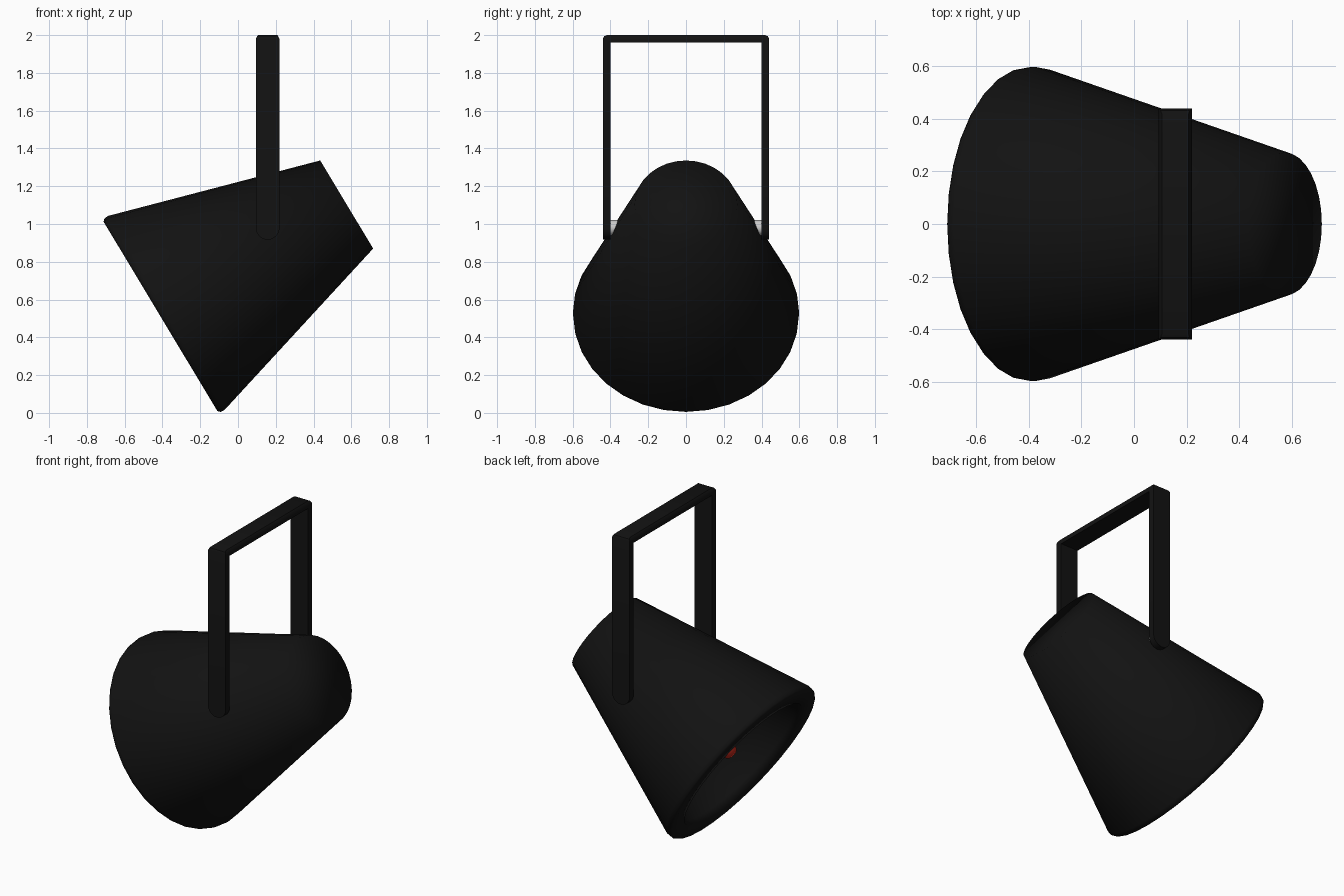
import bpy, bmesh
from math import sin, cos, pi, radians
from mathutils import Vector, Matrix

if "Cube" in bpy.data.objects:
    bpy.data.objects.remove(bpy.data.objects["Cube"])

TILT = radians(59)                       # lamp axis leans from z toward +x
RIM = Vector((-0.40, 0, 0.517))          # centre of the wide opening
YX, YR = 0.157, 0.063                    # yoke centre in x, half strap width


def material(name, color):
    m = bpy.data.materials.new(name)
    m.diffuse_color = (*color, 1)
    m.use_nodes = True
    m.node_tree.nodes["Principled BSDF"].inputs["Base Color"].default_value = m.diffuse_color
    return m


def select_only(ob):
    bpy.ops.object.select_all(action='DESELECT')
    ob.select_set(True)
    bpy.context.view_layer.objects.active = ob


def finish(bm, name, mat=None, angle=30):
    bmesh.ops.recalc_face_normals(bm, faces=bm.faces)
    me = bpy.data.meshes.new(name)
    bm.to_mesh(me)
    bm.free()
    ob = bpy.data.objects.new(name, me)
    bpy.context.collection.objects.link(ob)
    if mat:
        me.materials.append(mat)
    select_only(ob)
    if angle:
        bpy.ops.object.shade_smooth_by_angle(angle=radians(angle))
    return ob


def lathe(name, profile, mat, n=32, angle=30):
    """Spin (radius, distance along axis) points around the tilted lamp axis."""
    bm = bmesh.new()
    vs = [bm.verts.new((r, 0, t)) for r, t in profile]
    es = [bm.edges.new(p) for p in zip(vs, vs[1:])]
    bmesh.ops.spin(bm, geom=vs + es, cent=(0, 0, 0), axis=(0, 0, 1),
                   angle=2 * pi, steps=n, use_duplicate=False)
    bmesh.ops.remove_doubles(bm, verts=bm.verts, dist=1e-4)
    # merge flat end fans into single caps
    for v in [v for v in bm.verts if v.co.xy.length < 1e-4]:
        bmesh.ops.dissolve_verts(bm, verts=[v])
    bm.transform(Matrix.Translation(RIM) @ Matrix.Rotation(TILT, 4, 'Y'))
    return finish(bm, name, mat, angle)


def prism(name, pts, vec, mat=None):
    """Extrude a closed outline along vec."""
    bm = bmesh.new()
    f = bm.faces.new([bm.verts.new(p) for p in pts])
    ext = bmesh.ops.extrude_face_region(bm, geom=[f])
    bmesh.ops.translate(bm, vec=vec,
                        verts=[g for g in ext['geom'] if isinstance(g, bmesh.types.BMVert)])
    return finish(bm, name, mat, angle=0)


black = material("black", (0.006, 0.006, 0.006))
red = material("red", (0.5, 0.02, 0.01))

# Conical housing with softened rim, flat lip and deep reflector; shading runs over the cap
lathe("lamp_housing", [(0, 1.138), (0.272, 1.138), (0.599, 0.024), (0.597, 0.0),
                       (0.585, -0.012), (0.485, -0.012), (0.475, 0.03), (0.44, 0.15),
                       (0.38, 0.27), (0.28, 0.37), (0.15, 0.42), (0, 0.42)],
      black, angle=100)

# Bulb standing in the reflector
lathe("bulb", [(0.05, 0.42), (0.06, 0.17), (0.055, 0.11), (0.035, 0.08), (0, 0.07)], red, 16, 60)

# U-shaped yoke: side outline trimmed by a strap outline with round lower ends
half = [(0.44, 0.90), (0.44, 1.98), (0.433, 1.994), (0.42, 2.0)]
outline = half + [(-y, z) for y, z in reversed(half)]
outline += [(-0.40, 0.90), (-0.40, 1.96), (0.40, 1.96), (0.40, 0.90)]
yoke = prism("yoke", [(YX - 0.1, y, z) for y, z in outline], (0.2, 0, 0), black)

strap = [(YX + YR * cos(a), 0.98 + YR * sin(a))
         for a in (pi + pi * i / 12 for i in range(13))]
corner = [(YR, 1.98), (YR - 0.007, 1.994), (YR - 0.02, 2.01)]
strap += [(YX + x, z) for x, z in corner] + [(YX - x, z) for x, z in reversed(corner)]
cutter = prism("yoke_cutter", [(x, -0.6, z) for x, z in strap], (0, 1.2, 0))
cutter.hide_render = True
mod = yoke.modifiers.new("trim", 'BOOLEAN')
mod.operation, mod.object, mod.solver = 'INTERSECT', cutter, 'EXACT'
select_only(yoke)
bpy.ops.object.modifier_apply(modifier=mod.name)
bpy.data.objects.remove(cutter)
bpy.ops.object.shade_smooth_by_angle(angle=radians(30))

# Grey pivots joining yoke and housing
for side, name in ((1, "pivot_back"), (-1, "pivot_front")):
    bm = bmesh.new()
    bmesh.ops.create_cone(bm, cap_ends=True, segments=24, radius1=0.04,
                          radius2=0.04, depth=0.09)
    bm.transform(Matrix.Translation((YX, side * 0.365, 0.98)) @ Matrix.Rotation(pi / 2, 4, 'X'))
    finish(bm, name)
